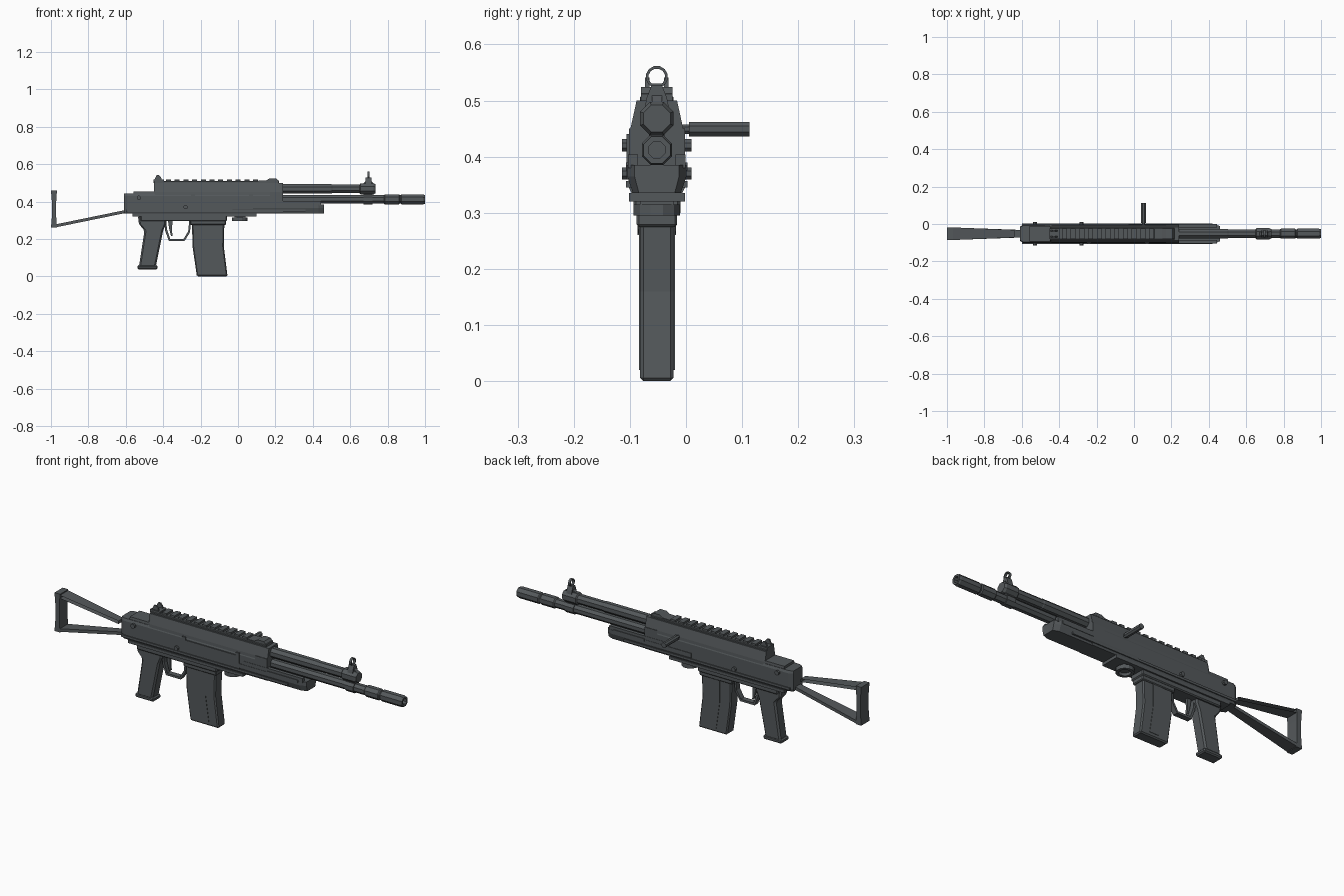
import bpy, bmesh, math
from mathutils import Vector

cube = bpy.data.objects.get("Cube")
if cube:
    bpy.data.objects.remove(cube)

# Heights and lengths shared by several parts
CENTRE_Y = -.052
REAR, FRONT = -.61, .24
FLOOR, CEILING = .335, .5
BODY = .05
BARREL_Z, GAS_Z, BOLT_Z = .412, .468, .449
SIDES = (-1, 1)

metal = bpy.data.materials.new("dark_gunmetal")
metal.use_nodes = True
colour = (.088, .098, .104, 1)
metal.diffuse_color = colour
metal.node_tree.nodes["Principled BSDF"].inputs["Base Color"].default_value = colour


def loft(name, rings, bevel=None, open_sides=False, closed=False):
    """Skin equal-length rings, given about the centre plane; cap the ends unless closed."""
    bm = bmesh.new()
    loops = [[bm.verts.new((x, y + CENTRE_Y, z)) for x, y, z in ring] for ring in rings]
    pairs = list(zip(loops, loops[1:]))
    if closed:
        pairs.append((loops[-1], loops[0]))
    else:
        bm.faces.new(loops[0])
        bm.faces.new(loops[-1])
    for near, far in pairs:
        for i in range(len(near)):
            bm.faces.new((near[i - 1], near[i], far[i], far[i - 1]))
    bmesh.ops.recalc_face_normals(bm, faces=bm.faces)
    if open_sides:
        sides = [face for face in bm.faces if abs(face.normal.y) > .8]
        bmesh.ops.delete(bm, geom=sides, context="FACES")
    mesh = bpy.data.meshes.new(name)
    bm.to_mesh(mesh)
    bm.free()
    mesh.materials.append(metal)
    part = bpy.data.objects.new(name, mesh)
    bpy.context.collection.objects.link(part)
    if bevel:
        modifier = part.modifiers.new("edge", "BEVEL")
        modifier.width, modifier.segments = bevel, 1


def section(name, half, stations):
    """Mirrored outline of (half width, height) swept through (x, width scale) stations."""
    outline = half + [(-y, z) for y, z in reversed(half)]
    loft(name, [[(x, y * scale, z) for y, z in outline] for x, scale in stations])


def stack(name, levels, half, shift=0, bevel=None):
    """Rectangles of (height, rear x, front x) joined upward, for leaning or waisted parts."""
    left, right = shift - half, shift + half
    loft(name, [[(rear, left, z), (front, left, z), (front, right, z), (rear, right, z)]
                for z, rear, front in levels], bevel)


def box(name, rear, front, bottom, top, half, shift=0, bevel=None):
    stack(name, [(bottom, rear, front), (top, rear, front)], half, shift, bevel)


def turned(name, centre, axis, profile, sides=8, closed=False):
    """Faceted round part from (distance along axis, radius) pairs."""
    axis, centre = Vector(axis), Vector(centre)
    across = Vector((axis.y, axis.z, axis.x))
    up = axis.cross(across)
    angles = [math.tau * (i + .5) / sides for i in range(sides)]
    loft(name, [[centre + axis * along + (across * math.cos(a) + up * math.sin(a)) * radius
                 for a in angles] for along, radius in profile], closed=closed)


def cylinder(name, centre, axis, length, radius):
    turned(name, centre, axis, [(0, radius), (length, radius)])


def ring(name, centre, axis, length, radius, inner):
    turned(name, centre, axis, [(0, inner), (0, radius), (length, radius), (length, inner)],
           sides=12, closed=True)


def stepped(name, height, steps, bore=None):
    """Round part along x built from (start, end, radius) steps, with an optional muzzle bore."""
    profile = [(x, radius) for start, end, radius in steps for x in (start, end)]
    if bore:
        muzzle = profile[-1][0]
        profile += [(muzzle, bore), (muzzle - BODY, bore)]
    turned(name, (0, 0, height), (1, 0, 0), profile)


# Receiver and its narrowing top cover
section("receiver", [(BODY * .9, FLOOR), (BODY, FLOOR + .01), (BODY, .43), (BODY * .9, .442)],
        [(REAR, .75), (REAR + .02, 1), (FRONT, 1)])
section("receiver_cover", [(BODY, .42), (BODY * .9, .455)], [(REAR + BODY, .9), (FRONT, 1)])
section("upper_housing", [(BODY, .4), (.047, .45), (.036, CEILING)],
        [(-.45, .9), (-.44, 1), (FRONT, 1)])
box("front_collar", rear=.17, front=FRONT, bottom=.375, top=.45, half=BODY)

# Side cover with a raised lug at each end
box("side_cover", rear=-.25, front=.08, bottom=.36, top=.425, half=.004, shift=-BODY)
for lug in (-.25, .06):
    box("cover_lug", rear=lug, front=lug + .02, bottom=.425, top=.44, half=.004, shift=-BODY)

# Handguard: chamfered trough, raised walls, strips and body pins on both sides
section("handguard", [(BODY * .85, FLOOR), (.053, .365), (.053, .385)],
        [(-.03, 1), (.43, 1), (.46, .75)])
for side in SIDES:
    flank = side * BODY
    box("handguard_wall", rear=.1, front=.445, bottom=.38, top=.404, half=.009, shift=flank * .85)
    box("handguard_rib", rear=FRONT, front=.42, bottom=.375, top=.39, half=.005, shift=flank)
    box("side_strip", rear=REAR + .01, front=.36, bottom=.345, top=.357, half=.005, shift=flank)
    for x, z in ((-.53, .42), (-.28, .37)):
        cylinder("body_pin", (x, flank, z), (0, side, 0), length=.012, radius=.012)

# Lower frame and magazine well
box("lower_frame", rear=-.565, front=.1, bottom=.32, top=FLOOR, half=BODY)
box("trigger_housing", rear=-.52, front=-.06, bottom=.295, top=.325, half=.042, bevel=.005)
box("magazine_well", rear=-.255, front=-.065, bottom=.275, top=.32, half=.036, bevel=.004)

# Magazine with a shallow rib on each face
stack("magazine", [(0, -.22, -.056), (.16, -.243, -.076), (.32, -.247, -.072)],
      half=.03, bevel=.006)
for side in SIDES:
    stack("magazine_rib", [(.02, -.16, -.11), (.16, -.18, -.13), (.29, -.18, -.13)],
          half=.002, shift=side * .03)

# Pistol grip with flared top and heel
stack("grip", [(.05, -.53, -.44), (.245, -.5, -.4), (.28, -.53, -.385), (.325, -.535, -.385)],
      half=.03, bevel=.008)
box("grip_heel", rear=-.537, front=-.43, bottom=.038, top=.06, half=.032, bevel=.006)

# Trigger guard: thin strap shrunk inward from its outline; curved trigger inside
middle, brow = -.32, .3
strap = []
for x, z in ((-.395, brow), (-.39, .245), (-.37, .19), (-.285, .19), (-.257, .235), (-.25, brow)):
    inner_x, inner_z = middle + (x - middle) * .85, brow + (z - brow) * .9
    strap.append([(x, -.014, z), (x, .014, z), (inner_x, .014, inner_z), (inner_x, -.014, inner_z)])
loft("trigger_guard", strap)
stack("trigger", [(.215, -.358, -.35), (.25, -.367, -.353), (brow, -.375, -.35)], half=.006)

# Round catch ring under the handguard
ring("catch_ring", (.01, 0, .295), (0, 0, 1), length=.02, radius=.043, inner=.028)
box("catch_stem", rear=-.02, front=.04, bottom=.31, top=FLOOR, half=.03)

# Barrel with collars and hollow muzzle, gas tube above it
slim, collar = .024, .029
stepped("barrel", BARREL_Z, [(.2, .67, slim), (.67, .72, collar), (.72, .78, slim),
                             (.785, .86, collar), (.865, .87, slim), (.875, .99, collar),
                             (.995, 1, .026)], bore=.016)
stepped("gas_tube", GAS_Z, [(.2, .5, .027), (.505, .65, .025), (.655, .725, .032),
                            (.735, .736, .026)])
box("barrel_bracket", rear=.67, front=.72, bottom=BARREL_Z, top=GAS_Z, half=.014)

# Front sight: spreading foot, post and hooded ring
SIGHT_X = .698
section("front_sight_base", [(.022, .485), (.018, .505), (.009, .528)],
        [(SIGHT_X - .015, 1), (SIGHT_X + .015, 1)])
stack("front_sight_post", [(z, SIGHT_X - reach, SIGHT_X + reach)
                           for z, reach in ((.495, .03), (.515, .008), (.53, .005))], half=.009)
ring("front_sight_ring", (SIGHT_X - .006, 0, .542), (1, 0, 0), length=.012, radius=.02, inner=.015)

# Top rail with evenly spaced teeth and a stepped front block
box("rail_base", rear=-.45, front=.22, bottom=.49, top=.509, half=.03, bevel=.003)
for i in range(11):
    tooth = i * .0465 - .385
    box("rail_tooth", rear=tooth, front=tooth + .027, bottom=CEILING, top=.519, half=.027)
stack("rail_front_block", [(CEILING, .1, .22), (.512, .11, .22), (.513, .15, .215),
                           (.524, .17, .205)], half=.028)

# Rear sight: base and two ears
box("rear_sight_base", rear=-.452, front=-.395, bottom=CEILING, top=.518, half=.028)
for side in SIDES:
    stack("rear_sight_ear", [(.51, -.45, -.405), (.53, -.44, -.412), (.541, -.435, -.422)],
          half=.004, shift=side * .017)

# Charging handle on the left side
cylinder("charging_handle", (BODY, .057, BOLT_Z), (0, 1, 0), length=.108, radius=.014)
cylinder("charging_stem", (BODY, .03, BOLT_Z), (0, 1, 0), length=.03, radius=.009)


# Folding stock: waisted shoulder pad and two tapering struts
def bar(x, z, half, thick=.008):
    low, high = z - thick, z + thick
    return [(x, -half, low), (x, half, low), (x, half, high), (x, -half, high)]


PAD = .034
stack("shoulder_pad", [(.26, -1, -.968), (.32, -.995, -.972), (.4, -.995, -.972), (.46, -1, -.968)],
      half=PAD)
loft("lower_strut", [bar(-.985, .268, PAD), bar(REAR, .345, PAD * .6)])
loft("upper_strut", [bar(-.975, .447, PAD), bar(REAR - .03, .395, PAD * .6)], open_sides=True)
